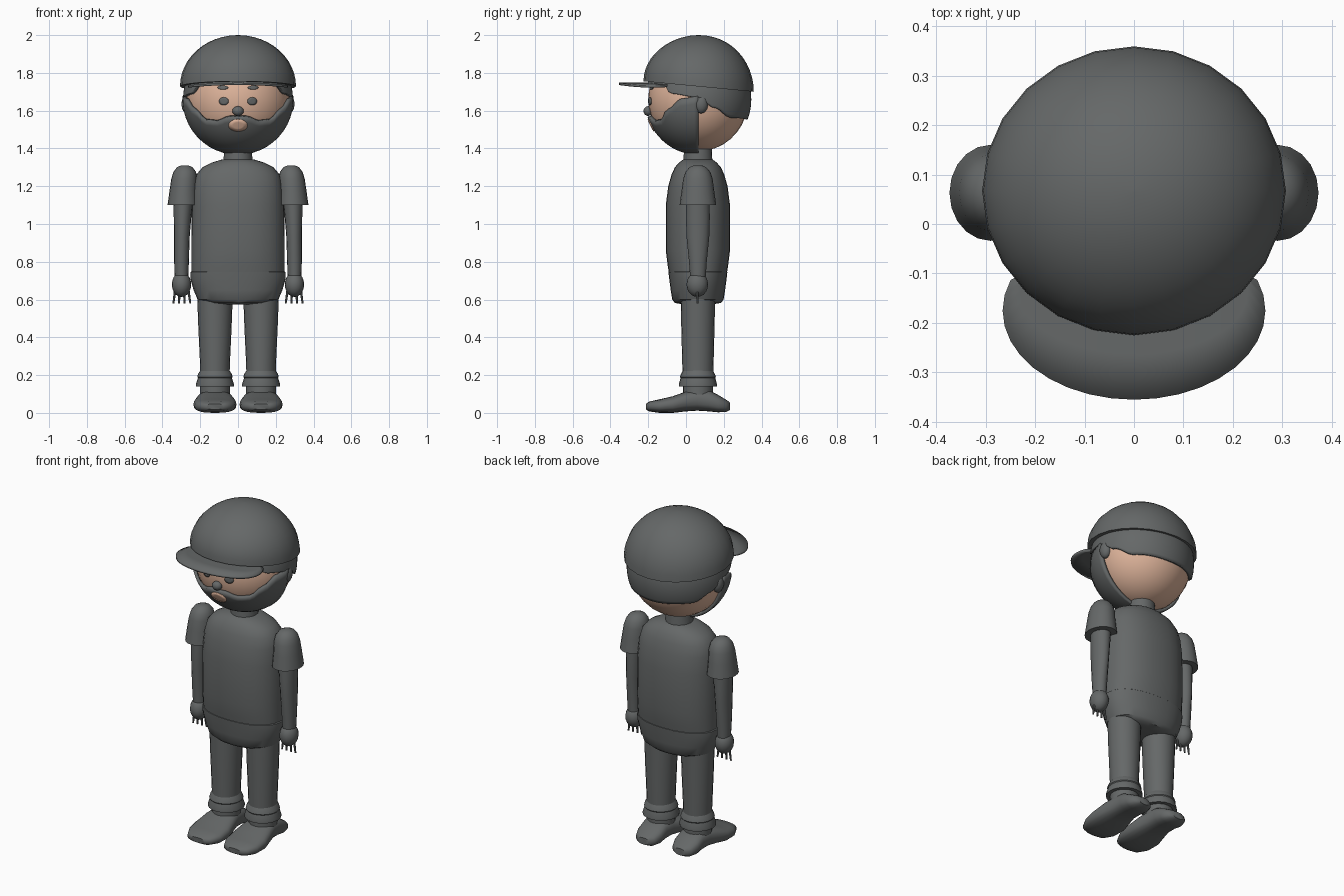
import bpy, bmesh
from math import sin, cos, pi, sqrt, asin, radians

cube = bpy.data.objects.get("Cube")
if cube:
    bpy.data.objects.remove(cube, do_unlink=True)


def material(name, rgb):
    mat = bpy.data.materials.new(name)
    mat.use_nodes = True
    mat.diffuse_color = (*rgb, 1)
    bsdf = mat.node_tree.nodes["Principled BSDF"]
    bsdf.inputs["Base Color"].default_value = (*rgb, 1)
    bsdf.inputs["Roughness"].default_value = 0.8
    return mat


GREY = material("charcoal grey", (0.13, 0.138, 0.138))
SKIN = material("skin", (0.74, 0.46, 0.33))
CY = 0.063                                   # shared depth of the body axis
HC, HR = (0, 0.065, 1.66), (0.275, 0.265, 0.275)   # head centre and radii


def finish(name, bm, mat=GREY, thickness=0):
    bmesh.ops.recalc_face_normals(bm, faces=bm.faces[:])
    mesh = bpy.data.meshes.new(name)
    bm.to_mesh(mesh)
    bm.free()
    mesh.materials.append(mat)
    ob = bpy.data.objects.new(name, mesh)
    bpy.context.collection.objects.link(ob)
    if thickness:
        mod = ob.modifiers.new("thickness", "SOLIDIFY")
        mod.thickness = thickness
        mod.offset = 0
    bpy.ops.object.select_all(action="DESELECT")
    ob.select_set(True)
    bpy.context.view_layer.objects.active = ob
    bpy.ops.object.shade_smooth_by_angle(angle=radians(40))
    return ob


def skin_rows(bm, rows, closed):
    """Join rows of points with quads."""
    grid = [[bm.verts.new(p) for p in row] for row in rows]
    n = len(grid[0])
    for a, b in zip(grid, grid[1:]):
        for i in range(n if closed else n - 1):
            j = (i + 1) % n
            bm.faces.new((a[i], a[j], b[j], b[i]))
    return grid


def tube(name, rings, segs=20, power=1.0, lying=False):
    """Capped loft; rings are (cx, cy, height, rx, ry), lying swaps y and z."""
    def soft(v):
        return (1 if v > 0 else -1) * abs(v) ** power
    rows = []
    for cx, cy, h, rx, ry in rings:
        row = []
        for i in range(segs):
            a = 2 * pi * i / segs
            x, y = cx + rx * soft(cos(a)), cy + ry * soft(sin(a))
            row.append((x, h, y) if lying else (x, y, h))
        rows.append(row)
    bm = bmesh.new()
    grid = skin_rows(bm, rows, True)
    bm.faces.new(grid[0])
    bm.faces.new(grid[-1])
    return finish(name, bm)


def ball(name, centre, radii, mat=GREY, segs=20):
    bm = bmesh.new()
    bmesh.ops.create_uvsphere(bm, u_segments=segs, v_segments=segs // 2 + 2, radius=1)
    for v in bm.verts:
        v.co = [c + r * k for c, r, k in zip(centre, radii, v.co)]
    return finish(name, bm, mat)


def lerp_table(table, t):
    for (a, u), (b, v) in zip(table, table[1:]):
        if t <= b:
            k = (t - a) / (b - a)
            k = k * k * (3 - 2 * k)
            return u + (v - u) * k
    return table[-1][1]


def head_patch(name, limit, low, high, scale, step=5):
    """Shell over the head; low and high give edge heights by azimuth from the front."""
    rows = []
    for deg in range(-limit, limit + 1, step):
        ends = [asin(max(-1, (f(abs(deg)) - HC[2]) / (HR[2] * scale))) for f in (low, high)]
        a, row = radians(deg), []
        for i in range(13):
            e = ends[0] + (ends[1] - ends[0]) * i / 12
            row.append((HR[0] * scale * cos(e) * sin(a),
                        HC[1] - HR[1] * scale * cos(e) * cos(a),
                        HC[2] + HR[2] * scale * sin(e)))
        rows.append(row)
    bm = bmesh.new()
    skin_rows(bm, rows, False)
    bmesh.ops.remove_doubles(bm, verts=bm.verts[:], dist=0.0005)
    return finish(name, bm, GREY, 0.018)


def face_disc(name, x, z, rx, rz, scale, mat=GREY):
    """Thin oval plate following the front of the head."""
    def on_head(px, pz):
        d = 1 - (px / HR[0] / scale) ** 2 - ((pz - HC[2]) / HR[2] / scale) ** 2
        return (px, HC[1] - HR[1] * scale * sqrt(d), pz)
    rows = [[on_head(x + rx * k * cos(i * pi / 8), z + rz * k * sin(i * pi / 8))
             for i in range(16)] for k in (1, 0.5)]
    bm = bmesh.new()
    grid = skin_rows(bm, rows, True)
    bm.faces.new(grid[-1])
    return finish(name, bm, mat, 0.006)


# Head, beard and hair
ball("head", HC, HR, SKIN, 32)
beard_top = [(0, 1.57), (10, 1.57), (25, 1.547), (40, 1.552), (55, 1.61), (72, 1.665), (95, 1.68)]
head_patch("beard", 90, lambda d: 1, lambda d: lerp_table(beard_top, d), 1.035)
hair_low = [(0, 1.745), (48, 1.735), (58, 1.69), (90, 1.67), (108, 1.615), (130, 1.565), (180, 1.555)]
hair = head_patch("hair", 180, lambda d: lerp_table(hair_low, d), lambda d: 1.76, 1.025)

# Face details
face_disc("mouth", 0, 1.523, 0.05, 0.032, 1.075, SKIN)
ball("nose", (0, -0.2, 1.598), (0.03, 0.025, 0.026), segs=12)
for s, side in ((1, "left"), (-1, "right")):
    face_disc(side + "_eye", s * 0.075, 1.65, 0.025, 0.021, 1.01)
    face_disc(side + "_eyebrow", s * 0.08, 1.722, 0.028, 0.01, 1.01)
    ball(side + "_ear", (s * 0.27, 0.08, 1.635), (0.03, 0.037, 0.05), segs=14)

# Cap dome, tilted towards the back, and brim
dome = tube("cap", [(0, 0.067, 1.728 + 0.272 * sin(a), 0.307 * cos(a), 0.292 * cos(a))
                    for a in [i * pi / 24.2 for i in range(13)]], 24)
for v in dome.data.vertices:
    v.co.z -= 0.095 * (v.co.y - 0.067) * (2 - v.co.z) / 0.272
bm = bmesh.new()
rows = []
for i in range(-11, 12):
    a = radians(i * 10)
    x, y = 0.265 * sin(a), -0.175 - 0.18 * cos(a)
    row = []
    for k in (0, 0.3, 0.65, 1):
        px = x * (1 - 0.45 * k)
        row.append((px, y + (-0.05 - y) * k, 1.742 - 0.2 * px * px))
    rows.append(row)
skin_rows(bm, rows, False)
finish("cap_brim", bm, GREY, 0.012)

# Trunk
tube("neck", [(0, CY, 1.3, 0.08, 0.08), (0, CY, 1.345, 0.076, 0.076), (0, CY, 1.43, 0.072, 0.072)])
shirt = [(0.73, 0.246, 0.152), (0.78, 0.247, 0.16), (0.86, 0.247, 0.17), (1.1, 0.245, 0.17),
         (1.2, 0.237, 0.157), (1.26, 0.222, 0.14), (1.3, 0.188, 0.122), (1.325, 0.14, 0.1),
         (1.34, 0.09, 0.08), (1.345, 0.05, 0.05)]
tube("shirt", [(0, CY, z, rx, ry) for z, rx, ry in shirt], 28, 0.88)
pelvis = [(0.575, 0.1, 0.08), (0.582, 0.17, 0.122), (0.6, 0.214, 0.136), (0.65, 0.235, 0.144),
          (0.71, 0.252, 0.152), (0.745, 0.252, 0.156), (0.76, 0.23, 0.14)]
tube("pelvis", [(0, CY, z, rx, ry) for z, rx, ry in pelvis], 28, 0.88)

# Limbs
sleeve = [(0.278, 1.1, 0.083, 0.097), (0.276, 1.18, 0.074, 0.086), (0.272, 1.24, 0.069, 0.078),
          (0.27, 1.275, 0.06, 0.066), (0.27, 1.3, 0.042, 0.045), (0.27, 1.311, 0.018, 0.02)]
arm = [(0.299, 0.7, 0.035, 0.04), (0.299, 0.8, 0.039, 0.047), (0.297, 0.93, 0.041, 0.06),
       (0.294, 1.03, 0.046, 0.063), (0.29, 1.13, 0.052, 0.062)]
leg = [(0.17, 0.077, 0.08), (0.26, 0.079, 0.083), (0.45, 0.088, 0.088), (0.64, 0.095, 0.092)]
cuff = [(0.14, 0.101, 0.101), (0.152, 0.101, 0.101), (0.185, 0.09, 0.092), (0.19, 0.094, 0.095),
        (0.205, 0.09, 0.09), (0.225, 0.077, 0.08)]
shoe = [(-0.212, 0.018, 0.048, 0.045), (-0.195, 0.008, 0.06, 0.08), (-0.14, 0.0, 0.072, 0.108),
        (-0.07, 0.0, 0.088, 0.114), (0.0, 0.008, 0.113, 0.1), (0.06, 0.012, 0.125, 0.085),
        (0.12, 0.008, 0.122, 0.08), (0.17, 0.003, 0.095, 0.08), (0.212, 0.005, 0.07, 0.064),
        (0.233, 0.015, 0.055, 0.035)]
for s, side in ((1, "left"), (-1, "right")):
    tube(side + "_sleeve", [(s * (x + 0.012), CY, z, rx, ry) for x, z, rx, ry in sleeve])
    tube(side + "_arm", [(s * x, CY, z, rx, ry) for x, z, rx, ry in arm], 16)
    ball(side + "_hand", (s * 0.299, 0.06, 0.68), (0.051, 0.057, 0.066), segs=16)
    for i in range(4):
        x = 0.263 + 0.023 * i
        tip = x + (x - 0.298) * 0.3
        tube(f"{side}_finger_{i + 1}", [(s * tip, 0.06, 0.58, 0.005, 0.005),
                                       (s * x, 0.06, 0.65, 0.007, 0.007)], 8)
    tube(side + "_leg", [(s * 0.122, CY, z, rx, ry) for z, rx, ry in leg])
    tube(side + "_cuff", [(s * 0.122, CY, z, rx, ry) for z, rx, ry in cuff])
    tube(side + "_ankle", [(s * 0.122, CY, z, 0.079, 0.079) for z in (0.08, 0.17)])
    tube(side + "_shoe", [(s * 0.122, (lo + hi) / 2, y, w, (hi - lo) / 2) for y, lo, hi, w in shoe],
         20, 0.75, True)
